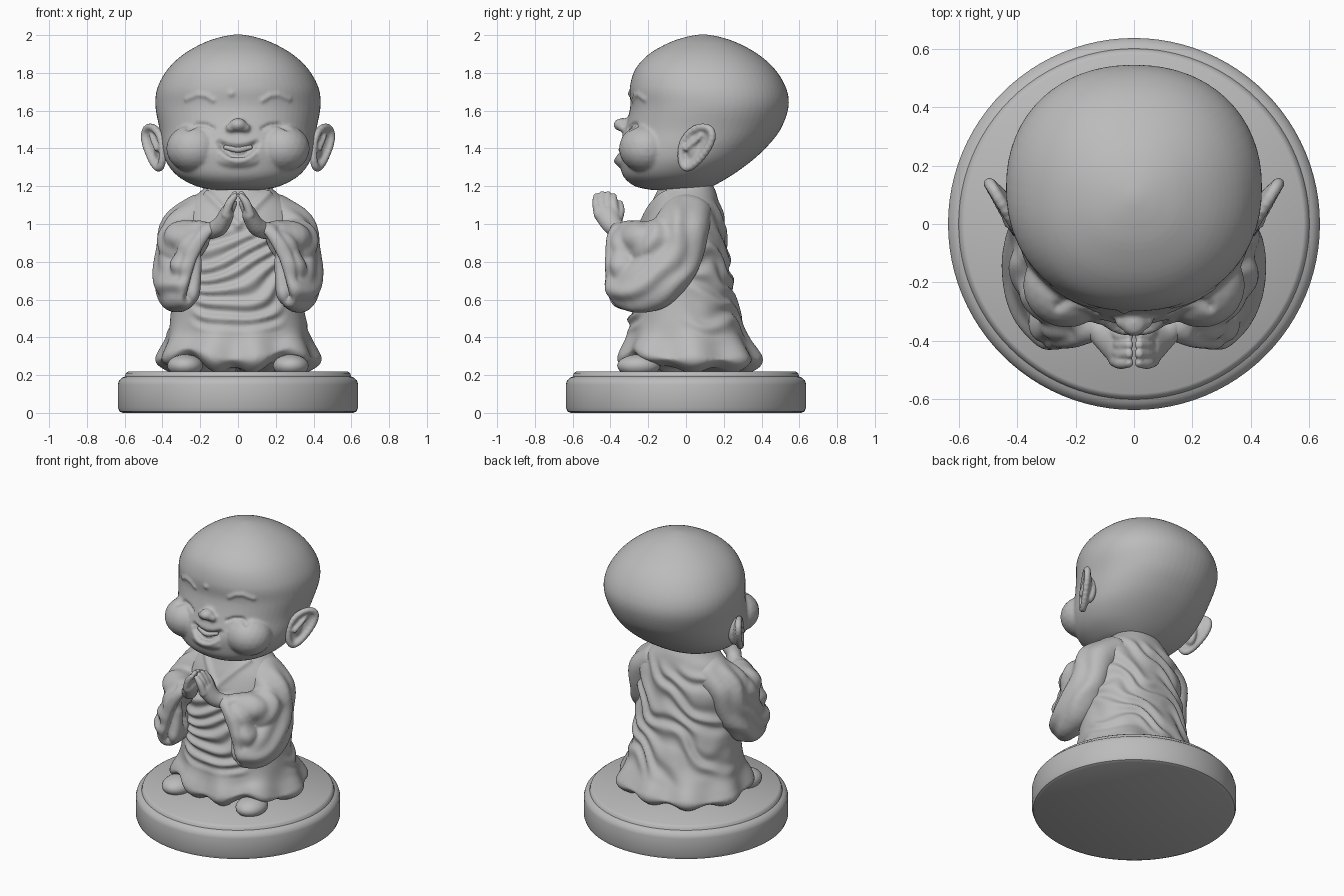
import bpy, bmesh, math
from mathutils import Matrix, Vector, noise

cube = bpy.data.objects.get("Cube")
if cube:
    bpy.data.objects.remove(cube, do_unlink=True)

clay = bpy.data.materials.new("grey_clay")
clay.use_nodes = True
clay.diffuse_color = (0.5, 0.5, 0.5, 1)
clay.node_tree.nodes["Principled BSDF"].inputs["Base Color"].default_value = (0.5, 0.5, 0.5, 1)


def dense(rows, n):
    """Smooth interpolation through rows of numbers."""
    out, last = [], len(rows) - 1
    for i in range(last):
        p = [rows[max(0, min(last, i + k))] for k in (-1, 0, 1, 2)]
        for s in range(n):
            t = s / n
            out.append([0.5 * (2 * b + (c - a) * t + (2 * a - 5 * b + 4 * c - d) * t * t
                               + (3 * b - a - 3 * c + d) * t ** 3) for a, b, c, d in zip(*p)])
    return out + [list(rows[-1])]


def loft(bm, rows, power, sides=64):
    """Stack rounded rings given as height, half width, front y, back y."""
    rings = []
    for z, half, front, back in dense(rows, 4):
        ring = []
        for i in range(sides):
            a = math.tau * i / sides
            c, s = math.cos(a), math.sin(a)
            x = math.copysign(abs(c) ** (2 / power), c) * half
            y = math.copysign(abs(s) ** (2 / power), s) * (back - front) / 2 + (front + back) / 2
            ring.append(bm.verts.new((x, y, z)))
        rings.append(ring)
    for low, high in zip(rings, rings[1:]):
        for i in range(sides):
            j = (i + 1) % sides
            bm.faces.new((low[i], low[j], high[j], high[i]))
    bm.faces.new(rings[0][::-1])
    bm.faces.new(rings[-1])


def blob(bm, x, y, z, rx, ry=None, rz=None, detail=3):
    size = Matrix.Diagonal((rx, ry or rx, rz or rx, 1))
    bmesh.ops.create_icosphere(bm, subdivisions=detail, radius=1,
                               matrix=Matrix.Translation((x, y, z)) @ size)


def chain(bm, rows, n=5, side=1):
    for r in dense(rows, n):
        blob(bm, side * r[0], *r[1:])


def finish(name, bm, voxel=0, smooth=3):
    """Turn a bmesh into an object, fusing its pieces when a voxel size is given."""
    mesh = bpy.data.meshes.new(name)
    bm.to_mesh(mesh)
    bm.free()
    ob = bpy.data.objects.new(name, mesh)
    bpy.context.collection.objects.link(ob)
    if voxel:
        mod = ob.modifiers.new("fuse", 'REMESH')
        mod.mode, mod.voxel_size = 'VOXEL', voxel
        soft = ob.modifiers.new("soften", 'SMOOTH')
        soft.iterations = smooth
        graph = bpy.context.evaluated_depsgraph_get()
        mesh = bpy.data.meshes.new_from_object(ob.evaluated_get(graph))
        ob.modifiers.clear()
        ob.data = mesh
    mesh.materials.clear()
    mesh.materials.append(clay)
    mesh.polygons.foreach_set("use_smooth", [True] * len(mesh.polygons))
    return ob


def sculpt(ob, rule):
    """Push every vertex along its normal by the rule."""
    mesh = ob.data
    moves = [v.normal * rule(v.co) for v in mesh.vertices]
    for v, m in zip(mesh.vertices, moves):
        v.co += m
    mesh.update()


def stroke(co, path, width, depth):
    """Soft groove (negative) or ridge (positive) along a path seen from the front."""
    best = 9
    for (ax, az), (bx, bz) in zip(path, path[1:]):
        dx, dz = bx - ax, bz - az
        t = max(0, min(1, ((co.x - ax) * dx + (co.z - az) * dz) / (dx * dx + dz * dz)))
        best = min(best, math.hypot(co.x - ax - t * dx, co.z - az - t * dz))
    return depth * math.exp(-(best / width) ** 2) if best < 3 * width else 0


def fade(v, low, high):
    t = max(0, min(1, (v - low) / (high - low)))
    return t * t * (3 - 2 * t)


def mirrored(path):
    return [path, [(-x, z) for x, z in path]]


# Round plinth with a stepped lip
bm = bmesh.new()
profile = [(0, 0), (0.61, 0), (0.628, 0.008), (0.636, 0.03), (0.636, 0.15), (0.63, 0.172),
           (0.612, 0.187), (0.6, 0.192), (0.594, 0.21), (0.58, 0.22), (0, 0.22)]
verts = [bm.verts.new((r, 0, z)) for r, z in profile]
edges = [bm.edges.new(pair) for pair in zip(verts, verts[1:])]
bmesh.ops.spin(bm, geom=verts + edges, axis=(0, 0, 1), cent=(0, 0, 0), angle=math.tau, steps=96)
bmesh.ops.remove_doubles(bm, verts=bm.verts, dist=0.0001)
bmesh.ops.recalc_face_normals(bm, faces=bm.faces)
plinth = finish("plinth", bm)
plinth.select_set(True)
bpy.context.view_layer.objects.active = plinth
bpy.ops.object.shade_smooth_by_angle(angle=math.radians(40))

# Head with cheeks and nose
bm = bmesh.new()
loft(bm, [(1.18, 0.13, -0.18, 0.08), (1.2, 0.22, -0.27, 0.14), (1.25, 0.315, -0.33, 0.23),
          (1.32, 0.375, -0.35, 0.33), (1.4, 0.402, -0.355, 0.42), (1.5, 0.415, -0.325, 0.5),
          (1.62, 0.437, -0.295, 0.543), (1.72, 0.427, -0.298, 0.53), (1.82, 0.372, -0.268, 0.47),
          (1.9, 0.287, -0.195, 0.38), (1.96, 0.18, -0.09, 0.27), (1.99, 0.09, 0.0, 0.18),
          (2.003, 0.02, 0.07, 0.11)], 2.15)
for s in (-1, 1):
    blob(bm, s * 0.23, -0.21, 1.4, 0.15, 0.145, 0.13)
    blob(bm, s * 0.035, -0.335, 1.51, 0.03, 0.025, 0.025)
blob(bm, 0, -0.335, 1.525, 0.046, 0.05, 0.036)
blob(bm, 0, -0.325, 1.34, 0.12, 0.05, 0.05)
head = finish("head", bm, 0.01, 4)
brows = mirrored([(0.13, 1.655), (0.17, 1.68), (0.215, 1.685), (0.27, 1.66)])
eyes = mirrored([(0.13, 1.505), (0.17, 1.525), (0.215, 1.528), (0.265, 1.505)])
mouth_top = [(-0.1, 1.43), (-0.05, 1.412), (0, 1.406), (0.05, 1.412), (0.1, 1.43)]
mouth_low = [(-0.085, 1.405), (-0.04, 1.375), (0, 1.368), (0.04, 1.375), (0.085, 1.405)]


def face_rule(co):
    if co.y > -0.1 or co.z > 1.75:
        return 0
    d = sum(stroke(co, p, 0.013, 0.009) for p in brows)
    d += sum(stroke(co, p, 0.01, -0.014) for p in eyes)
    d += stroke(co, mouth_top, 0.013, -0.022) + stroke(co, mouth_low, 0.016, -0.03)
    d += stroke(co, [(x, z - 0.035) for x, z in mouth_low], 0.016, 0.008)
    return d + stroke(co, [(-0.036, 1.69), (-0.034, 1.69)], 0.014, 0.012)


sculpt(head, face_rule)

# Upper teeth inside the smile
bm = bmesh.new()
chain(bm, [(-0.065, -0.325, 1.406, 0.013), (0, -0.342, 1.393, 0.016), (0.065, -0.325, 1.406, 0.013)], 6)
finish("upper_teeth", bm, 0.005)

# Ears: raised rim around a shallow bowl
for s, label in ((1, "left"), (-1, "right")):
    bm = bmesh.new()
    across, up = Vector((0.042, 0.07, 0)), Vector((0.022, 0.042, 0.108))
    middle, inward = Vector((0.442, 0.048, 1.405)), Vector((-0.02, 0.012, 0))
    for k in (0.2, 0.4, 0.6, 0.8, 1):
        for i in range(28):
            t = math.tau * i / 28
            p = middle + k * (across * math.cos(t) * (1 + 0.28 * math.sin(t)) + up * math.sin(t))
            p += inward * (1 - k ** 3)
            blob(bm, s * p.x, p.y, p.z, 0.022 if k == 1 else 0.017, detail=2)
    blob(bm, s * 0.41, 0.055, 1.41, 0.035, 0.055, 0.09)
    chain(bm, [(0.43, 0.0, 1.4, 0.016), (0.45, 0.05, 1.44, 0.014), (0.46, 0.08, 1.47, 0.012)], 4, s)
    finish(label + "_ear", bm, 0.008, 4)

# Robe body, flaring to a wavy hem
bm = bmesh.new()
loft(bm, [(0.225, 0.35, -0.29, 0.33), (0.25, 0.4, -0.33, 0.375), (0.28, 0.43, -0.355, 0.395),
          (0.32, 0.415, -0.345, 0.375), (0.4, 0.38, -0.315, 0.325), (0.5, 0.358, -0.3, 0.29),
          (0.65, 0.34, -0.29, 0.255), (0.8, 0.33, -0.275, 0.23), (0.95, 0.32, -0.25, 0.21),
          (1.06, 0.3, -0.21, 0.19), (1.13, 0.25, -0.175, 0.17), (1.18, 0.19, -0.15, 0.155),
          (1.23, 0.15, -0.12, 0.13)], 2.2)
robe = finish("robe", bm, 0.012, 4)
collar = mirrored([(0.2, 1.2), (0.1, 1.1), (0, 0.99)])


def robe_rule(co):
    wobble = noise.noise(co * 5)
    hem = 0.016 * math.sin(9 * math.atan2(co.y, co.x) + 0.6) * (1 - fade(co.z, 0.3, 0.5))
    if co.y < -0.1:
        sweep = co.z - 0.9 * co.x ** 2 - 0.5 * co.x * fade(co.z, 0.5, 0.8)
        mask = fade(co.z, 0.4, 0.52) * (1 - fade(co.z, 0.9, 1)) * (1 - fade(abs(co.x), 0.17, 0.27))
        fold = 0.013 * mask * math.sin(78 * sweep + 2 * wobble)
        return hem + fold + sum(stroke(co, p, 0.018, 0.014) for p in collar)
    mask = fade(co.y, -0.05, 0.1) * fade(co.z, 0.35, 0.5) * (1 - fade(co.z, 1.05, 1.15))
    return hem + 0.01 * mask * math.sin(48 * (co.z - 0.65 * co.x) + 5 * wobble)


sculpt(robe, robe_rule)
for v in robe.data.vertices:
    # Front hem lifts over the feet
    low = 1 - fade(v.co.z, 0.28, 0.45)
    front = 1 - fade(v.co.y, -0.22, -0.05)
    v.co.z += 0.055 * low * front * math.exp(-((abs(v.co.x) - 0.27) / 0.1) ** 2)

# Feet
for s, label in ((1, "left"), (-1, "right")):
    bm = bmesh.new()
    blob(bm, s * 0.28, -0.25, 0.25, 0.095, 0.115, 0.06)
    finish(label + "_foot", bm)

# Wide hanging sleeves
for s, label in ((1, "left"), (-1, "right")):
    bm = bmesh.new()
    chain(bm, [(0.2, 0.0, 1.05, 0.11, 0.14, 0.11), (0.285, -0.03, 0.97, 0.125, 0.15, 0.12),
               (0.315, -0.06, 0.86, 0.115, 0.15, 0.14), (0.335, -0.13, 0.73, 0.112, 0.16, 0.15),
               (0.32, -0.23, 0.665, 0.11, 0.15, 0.13), (0.28, -0.33, 0.665, 0.085, 0.1, 0.115)], 5, s)
    chain(bm, [(0.28, -0.33, 0.67, 0.085, 0.1, 0.12), (0.26, -0.335, 0.8, 0.09, 0.095, 0.1),
               (0.21, -0.34, 0.91, 0.075, 0.085, 0.075), (0.14, -0.35, 0.965, 0.05, 0.055, 0.05)], 5, s)
    chain(bm, [(0.3, -0.06, 0.93, 0.12, 0.14, 0.1), (0.29, -0.2, 0.9, 0.12, 0.12, 0.12),
               (0.2, -0.31, 0.95, 0.07, 0.07, 0.07)], 5, s)
    sleeve = finish(label + "_sleeve", bm, 0.012, 4)
    opening = [(s * 0.12, 0.92), (s * 0.19, 0.8), (s * 0.235, 0.67), (s * 0.26, 0.6)]
    crease = [(s * 0.22, 0.98), (s * 0.3, 0.86), (s * 0.33, 0.72)]

    def sleeve_rule(co):
        sweep = math.hypot(co.y + 0.42, co.z - 1.05)
        fold = 0.008 * fade(abs(co.x), 0.22, 0.36) * math.sin(50 * sweep + 3 * noise.noise(co * 4))
        if co.y < -0.26:
            fold += stroke(co, opening, 0.024, -0.045) + stroke(co, crease, 0.02, -0.012)
        return fold

    sculpt(sleeve, sleeve_rule)

# Hands pressed together
for s, label in ((1, "left"), (-1, "right")):
    bm = bmesh.new()
    chain(bm, [(0.14, -0.34, 0.965, 0.045), (0.095, -0.385, 0.99, 0.045, 0.055, 0.05),
               (0.06, -0.42, 1.05, 0.038, 0.068, 0.05)][:1] and
          [(0.14, -0.34, 0.965, 0.045, 0.045, 0.045), (0.095, -0.385, 0.99, 0.045, 0.055, 0.05),
           (0.06, -0.42, 1.05, 0.038, 0.068, 0.05)], 5, s)
    for i in range(4):
        y = -0.475 + 0.031 * i
        tip = 1.165 - 0.012 * abs(i - 1.5)
        chain(bm, [(0.065, y + 0.01, 1.05, 0.024), (0.045, y, 1.11, 0.022), (0.017, y, tip, 0.016)], 5, s)
    chain(bm, [(0.07, -0.36, 1.02, 0.024), (0.04, -0.345, 1.07, 0.021), (0.02, -0.35, 1.11, 0.017)], 5, s)
    finish(label + "_hand", bm, 0.007, 2)
